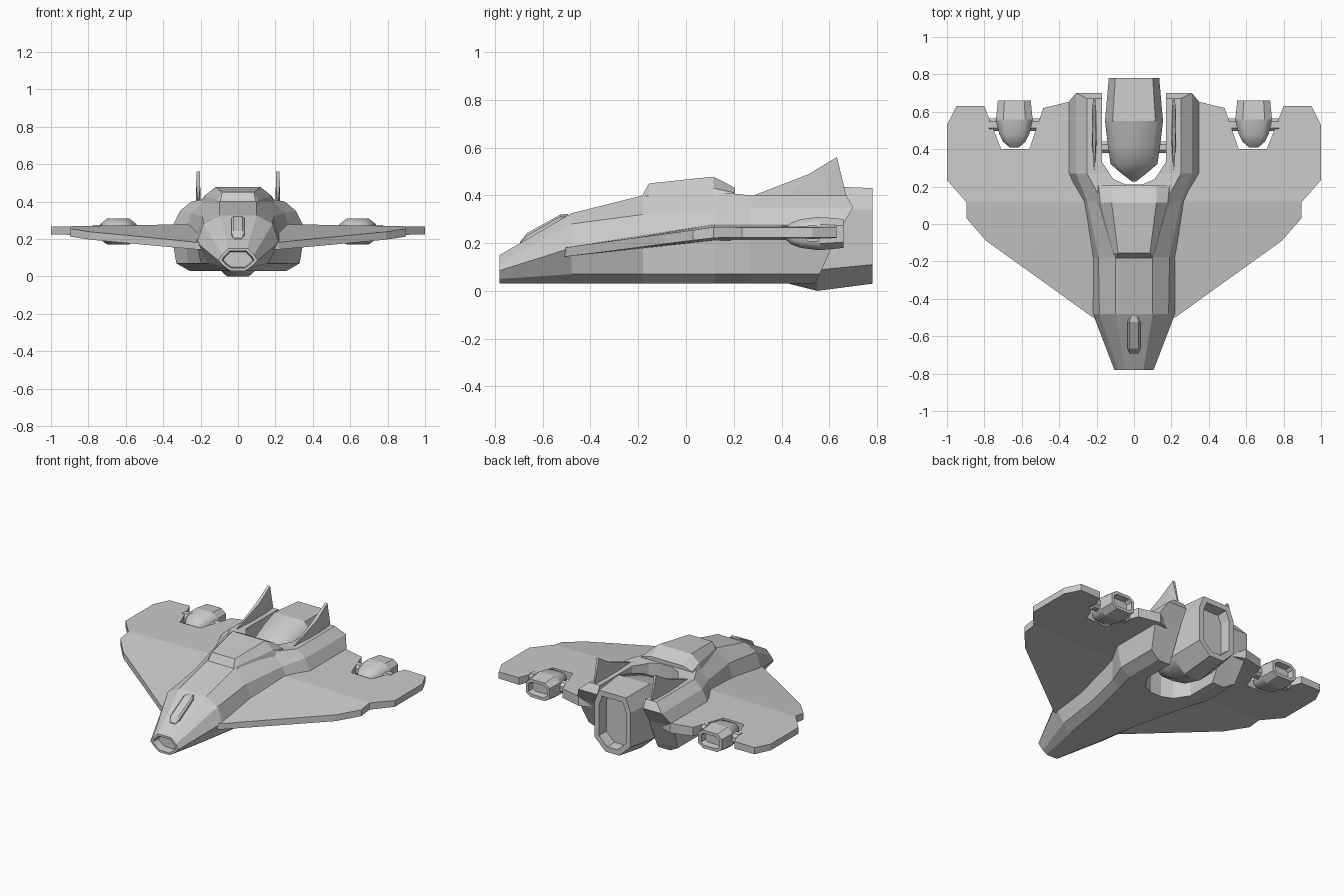
import bpy, bmesh
from mathutils import Vector

if "Cube" in bpy.data.objects:
    bpy.data.objects.remove(bpy.data.objects["Cube"])


def finish(bm, name, mirror=False):
    bmesh.ops.recalc_face_normals(bm, faces=bm.faces[:])
    me = bpy.data.meshes.new(name)
    bm.to_mesh(me)
    bm.free()
    ob = bpy.data.objects.new(name, me)
    bpy.context.collection.objects.link(ob)
    if mirror:
        ob.modifiers.new("mirror", 'MIRROR')
    return ob


def loft(name, sections, recess_front=None, recess_back=None, cx=0, smooth_y=None, mirror=False):
    """Sections are right-hand halves, bottom to top, as (x, y, z)."""
    bm = bmesh.new()
    rings = []
    for half in sections:
        pts = [(cx + x, y, z) for x, y, z in half] + [(cx - x, y, z) for x, y, z in reversed(half)]
        rings.append([bm.verts.new(p) for p in pts])
    n = len(rings[0])
    for a, b in zip(rings, rings[1:]):
        for i in range(n):
            f = bm.faces.new((a[i], a[(i + 1) % n], b[(i + 1) % n], b[i]))
            if smooth_y is not None and f.calc_center_median().y < smooth_y:
                f.smooth = True
    caps = []
    for r in (rings[0], rings[-1]):
        caps.append([bm.faces.new((r[j], r[j + 1], r[n - 2 - j], r[n - 1 - j])) for j in range(n // 2 - 1)])
    bmesh.ops.recalc_face_normals(bm, faces=bm.faces[:])
    for cap, rec in zip(caps, (recess_front, recess_back)):
        if rec:
            bmesh.ops.inset_region(bm, faces=cap, thickness=rec[0], use_even_offset=True)
            # a second ring gives the recess its walls
            bmesh.ops.inset_region(bm, faces=cap, thickness=0.006, use_even_offset=True)
            bmesh.ops.translate(bm, verts=list({v for f in cap for v in f.verts}), vec=(0, rec[1], 0))
    return finish(bm, name, mirror)


def prism(name, pts, offset, mirror=False):
    """Extrude a closed polygon of 3D points along offset."""
    bm = bmesh.new()
    f = bm.faces.new([bm.verts.new(p) for p in pts])
    ext = bmesh.ops.extrude_face_region(bm, geom=[f], use_keep_orig=True)
    bmesh.ops.translate(bm, vec=offset, verts=[g for g in ext['geom'] if isinstance(g, bmesh.types.BMVert)])
    return finish(bm, name, mirror)


# Fuselage: ten-sided sections, the last one raked like the tail
def sec(y, *pts):
    ys = y if isinstance(y, tuple) else (y,) * len(pts)
    return [(x, yy, z) for yy, (x, z) in zip(ys, pts)]


rear = ((.26, .03), (.33, .07), (.36, .25), (.31, .35), (.25, .40))
body = loft("fuselage", [
    sec(-.78, (.04, .03), (.07, .05), (.105, .085), (.085, .115), (.05, .15)),
    sec(-.48, (.10, .03), (.16, .07), (.22, .18), (.185, .28), (.10, .325)),
    sec(-.18, (.15, .03), (.20, .07), (.225, .21), (.19, .32), (.10, .40)),
    sec(.12, (.22, .03), (.27, .07), (.275, .24), (.25, .34), (.17, .415)),
    sec(.27, *rear),
    sec((.54, .56, .64, .70, .67), *rear)], recess_front=(.014, .05))

# Slot cut through the tail for the main engine
half = [(.17, .9), (.17, .33), (.11, .24), (.04, .21)]
outline = half + [(-x, y) for x, y in reversed(half)]
cutter = prism("slot_cutter", [(x, y, -.2) for x, y in outline], (0, 0, 1))
cutter.hide_render = True
mod = body.modifiers.new("slot", 'BOOLEAN')
mod.operation, mod.object, mod.solver = 'DIFFERENCE', cutter, 'EXACT'
bpy.context.view_layer.objects.active = body
bpy.ops.object.modifier_apply(modifier="slot")
bpy.data.objects.remove(cutter)

# Canopy hump
loft("canopy", [
    sec(-.185, (.10, .36), (.10, .385), (.095, .395)),
    sec(-.155, (.115, .36), (.11, .41), (.085, .45)),
    sec(.115, (.20, .37), (.18, .43), (.12, .478)),
    sec(.205, (.22, .37), (.19, .41), (.12, .432))])

# Raised vent on the nose
loft("nose_vent", [
    sec(-.695, (.015, .18), (.02, .20), (.015, .205)),
    sec(-.665, (.035, .19), (.035, .232), (.025, .242)),
    sec(-.525, (.035, .27), (.035, .312), (.025, .32)),
    sec(-.495, (.015, .29), (.02, .315), (.015, .322))])

# Tail fins
loft("tail_fin", [
    [(.003, .29, .36), (.003, .29, .402)],
    [(.013, .40, .36), (.011, .51, .487)],
    [(.013, .58, .36), (.009, .632, .56)],
    [(.004, .68, .36), (.004, .67, .402)]], cx=.213, mirror=True)

# Wings: outline inset up and down to give a bevelled rim, then sloped
plan = [(.19, -.51), (.22, -.50), (.40, -.37), (.79, -.09), (.895, .03), (.895, .115), (1, .235),
        (1, .53), (.95, .63), (.80, .63), (.71, .40), (.56, .40), (.485, .62), (.34, .655), (.20, .60), (.19, .20)]
bm = bmesh.new()
for side in (1, -1):
    f = bm.faces.new([bm.verts.new((x, y, 0)) for x, y in plan])
    bmesh.ops.inset_individual(bm, faces=[f], thickness=.022, use_even_offset=True)
    for v in f.verts:
        v.co.z = side * .035
bmesh.ops.remove_doubles(bm, verts=bm.verts[:], dist=.0005)
for y in (-.2, .12, .36):
    bmesh.ops.bisect_plane(bm, geom=bm.verts[:] + bm.edges[:] + bm.faces[:],
                           plane_co=(0, y, 0), plane_no=(0, 1, 0))
bmesh.ops.triangulate(bm, faces=[f for f in bm.faces if len(f.verts) > 4])
for v in bm.verts:
    t = max(0, min(1, (v.co.y + .5) / .62))
    v.co.z = .163 + .082 * t + v.co.z * (.55 + .45 * t) * (1.1 - .5 * abs(v.co.x))
finish(bm, "wing", True)


# Engines: octagonal pods with smooth noses and recessed nozzles
def engine(name, rings, kt, kb, cx, smooth_y, rim, mirror):
    secs = [[(hx * kb, y, zc - hz), (hx, y, zc - hz * .6), (hx, y, zc + hz * .55), (hx * kt, y, zc + hz)]
            for y, hx, hz, zc in rings]
    return loft(name, secs, None, rim, cx, smooth_y, mirror)


engine("main_engine", [(.228, .012, .03, .25), (.265, .06, .085, .24), (.32, .125, .14, .23), (.42, .14, .187, .22),
                       (.55, .155, .22, .22), (.78, .135, .20, .23)], .74, .38, 0, .54, (.035, -.07), False)
engine("wing_engine", [(.41, .025, .018, .24), (.44, .06, .045, .24), (.48, .08, .06, .24),
                       (.56, .098, .07, .24), (.66, .088, .06, .24)], .6, .6, .64, .55, (.02, -.04), True)


# Struts holding the engines
def strut(name, x0, x1, y, z, r):
    ring = [(r, .5 * r), (.5 * r, r), (-.5 * r, r), (-r, .5 * r), (-r, -.5 * r), (-.5 * r, -r), (.5 * r, -r), (r, -.5 * r)]
    prism(name, [(x0, y + a, z + b) for a, b in ring], (x1 - x0, 0, 0), True)


strut("wing_engine_strut", .49, .79, .53, .24, .022)
strut("wing_engine_brace", .505, .775, .53, .24, .034)
strut("main_engine_strut", .10, .20, .41, .24, .03)
